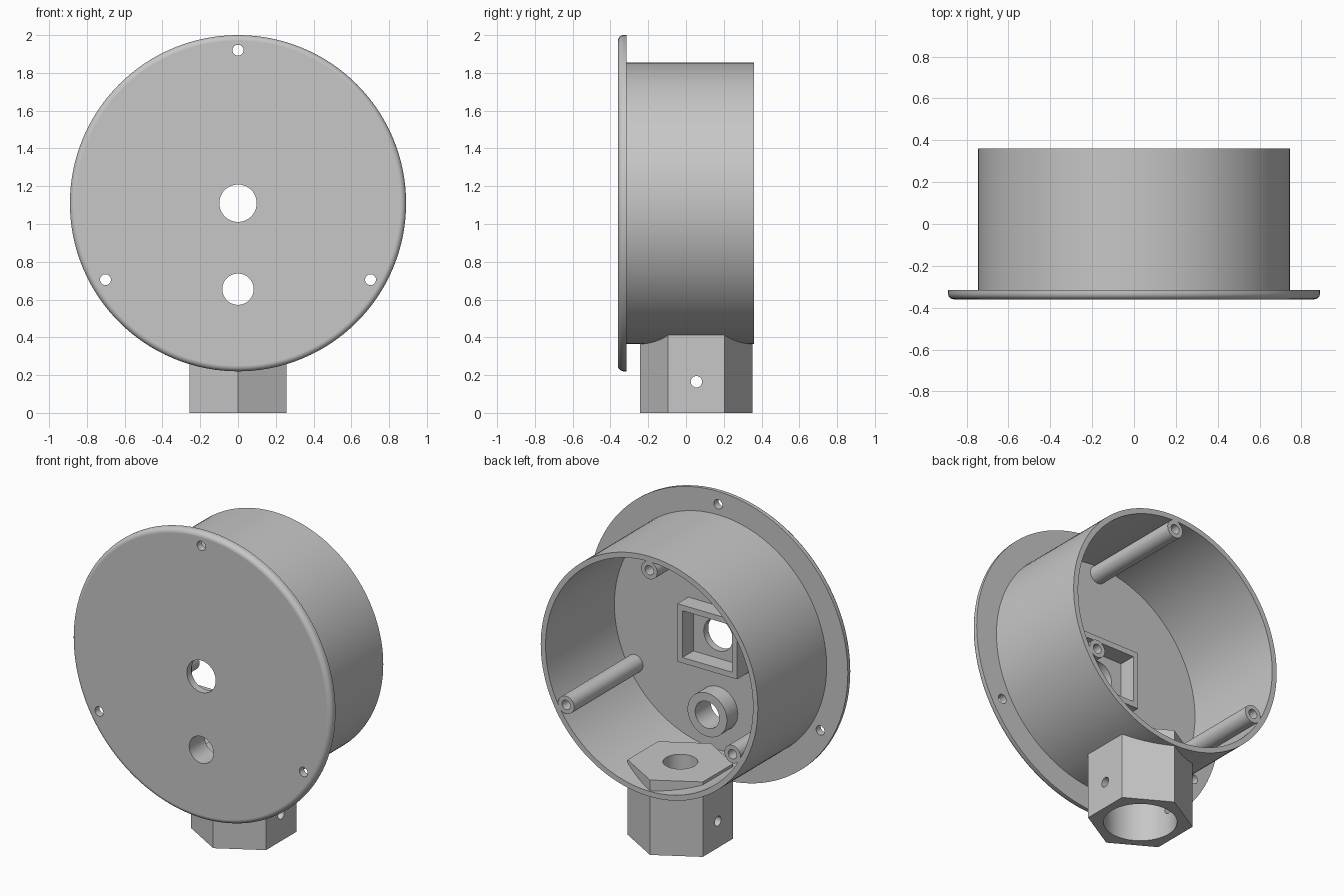
import bpy, bmesh, math
from mathutils import Matrix, Vector

if "Cube" in bpy.data.objects:
    bpy.data.objects.remove(bpy.data.objects["Cube"])

CZ = 1.11                                  # height of the housing axis
FRONT, FLOOR, RIM = -0.36, -0.315, 0.36    # depths along y
HEX_Y = 0.055                              # socket axis

grey = bpy.data.materials.new("plain grey")
grey.use_nodes = True
grey.diffuse_color = (0.57, 0.57, 0.57, 1)
grey.node_tree.nodes["Principled BSDF"].inputs["Base Color"].default_value = grey.diffuse_color


def to_object(name, bm):
    bmesh.ops.recalc_face_normals(bm, faces=bm.faces)
    mesh = bpy.data.meshes.new(name)
    bm.to_mesh(mesh)
    bm.free()
    mesh.materials.append(grey)
    obj = bpy.data.objects.new(name, mesh)
    bpy.context.collection.objects.link(obj)
    return obj


def rod(name, axis, radius, start, end, at, sides=48):
    """Prism along an axis from start to end; at = the other two coordinates."""
    mid = (start + end) / 2
    place = {"X": (mid, *at), "Y": (at[0], mid, at[1]), "Z": (*at, mid)}[axis]
    turn = {"X": Matrix.Rotation(math.pi / 2, 4, "Y"),
            "Y": Matrix.Rotation(math.pi / 2, 4, "X"),
            "Z": Matrix.Identity(4)}[axis]
    bm = bmesh.new()
    bmesh.ops.create_cone(bm, cap_ends=True, segments=sides, radius1=radius,
                          radius2=radius, depth=end - start,
                          matrix=Matrix.Translation(place) @ turn)
    return to_object(name, bm)


def block(name, low, high):
    low, high = Vector(low), Vector(high)
    bm = bmesh.new()
    bmesh.ops.create_cube(bm, size=1, matrix=Matrix.Translation((low + high) / 2)
                          @ Matrix.Diagonal((*(high - low), 1)))
    return to_object(name, bm)


def lathe(name, profile, steps=128):
    """Spin (radius, y) points around the housing axis."""
    bm = bmesh.new()
    verts = [bm.verts.new((r, y, CZ)) for r, y in profile]
    edges = [bm.edges.new(pair) for pair in zip(verts, verts[1:])]
    bmesh.ops.spin(bm, geom=verts + edges, cent=(0, 0, CZ), axis=(0, 1, 0),
                   angle=math.tau, steps=steps, use_duplicate=False)
    bmesh.ops.remove_doubles(bm, verts=bm.verts, dist=0.0005)
    return to_object(name, bm)


def combine(target, tool, operation):
    mod = target.modifiers.new(tool.name, "BOOLEAN")
    mod.operation, mod.solver, mod.object = operation, "EXACT", tool
    bpy.context.view_layer.objects.active = target
    bpy.ops.object.modifier_apply(modifier=mod.name)
    bpy.data.objects.remove(tool)


def around(radius):
    """Three spots spaced evenly round the housing axis, one at the top."""
    return [(radius * math.cos(a), CZ + radius * math.sin(a))
            for a in (math.radians(d) for d in (90, 210, 330))]


# Flanged cup with a rounded front edge
R, FILLET = 0.89, 0.03
curve = [(R - FILLET + FILLET * math.sin(t), FRONT + FILLET - FILLET * math.cos(t))
         for t in (i * math.pi / 12 for i in range(7))]
housing = lathe("round_housing", [(0, FRONT), *curve, (R, FLOOR), (0.745, FLOOR),
                                  (0.745, RIM), (0.712, RIM), (0.712, FLOOR), (0, FLOOR)])

# Solid parts: hexagonal socket, square frame, tube and screw pillars
solids = [rod("hex_socket", "Z", 0.298, 0, 0.465, (0, HEX_Y), 6),
          block("square_frame", (-0.205, -0.335, CZ - 0.18), (0.205, -0.208, CZ + 0.18)),
          rod("short_tube", "Y", 0.135, -0.335, -0.208, (0, 0.655))]
solids += [rod("screw_pillar", "Y", 0.055, -0.335, RIM, p, 32) for p in around(0.659)]
for part in solids:
    combine(housing, part, "UNION")

# Openings
cuts = [block("frame_recess", (-0.17, FLOOR, CZ - 0.145), (0.17, 0, CZ + 0.145)),
        rod("centre_hole", "Y", 0.099, -0.5, -0.1, (0, CZ)),
        rod("tube_hole", "Y", 0.083, -0.5, -0.1, (0, 0.655)),
        rod("socket_bore", "Z", 0.207, -0.1, 0.36, (0, HEX_Y), 64),
        rod("cable_hole", "Z", 0.098, 0.3, 0.6, (0, HEX_Y)),
        rod("set_screw_hole", "X", 0.03, -0.5, 0.5, (HEX_Y, 0.165), 32)]
cuts += [rod("flange_hole", "Y", 0.029, -0.5, -0.25, p, 32) for p in around(0.81)]
cuts += [rod("pillar_hole", "Y", 0.029, 0, 0.5, p, 32) for p in around(0.659)]
for cutter in cuts:
    combine(housing, cutter, "DIFFERENCE")

# Smooth curved walls, crisp edges, flat plates kept flat
bpy.ops.object.select_all(action="DESELECT")
housing.select_set(True)
bpy.context.view_layer.objects.active = housing
bpy.ops.object.shade_smooth_by_angle(angle=math.radians(25))
weighted = housing.modifiers.new("flat_plates", "WEIGHTED_NORMAL")
weighted.keep_sharp = True
weighted.weight = 100
